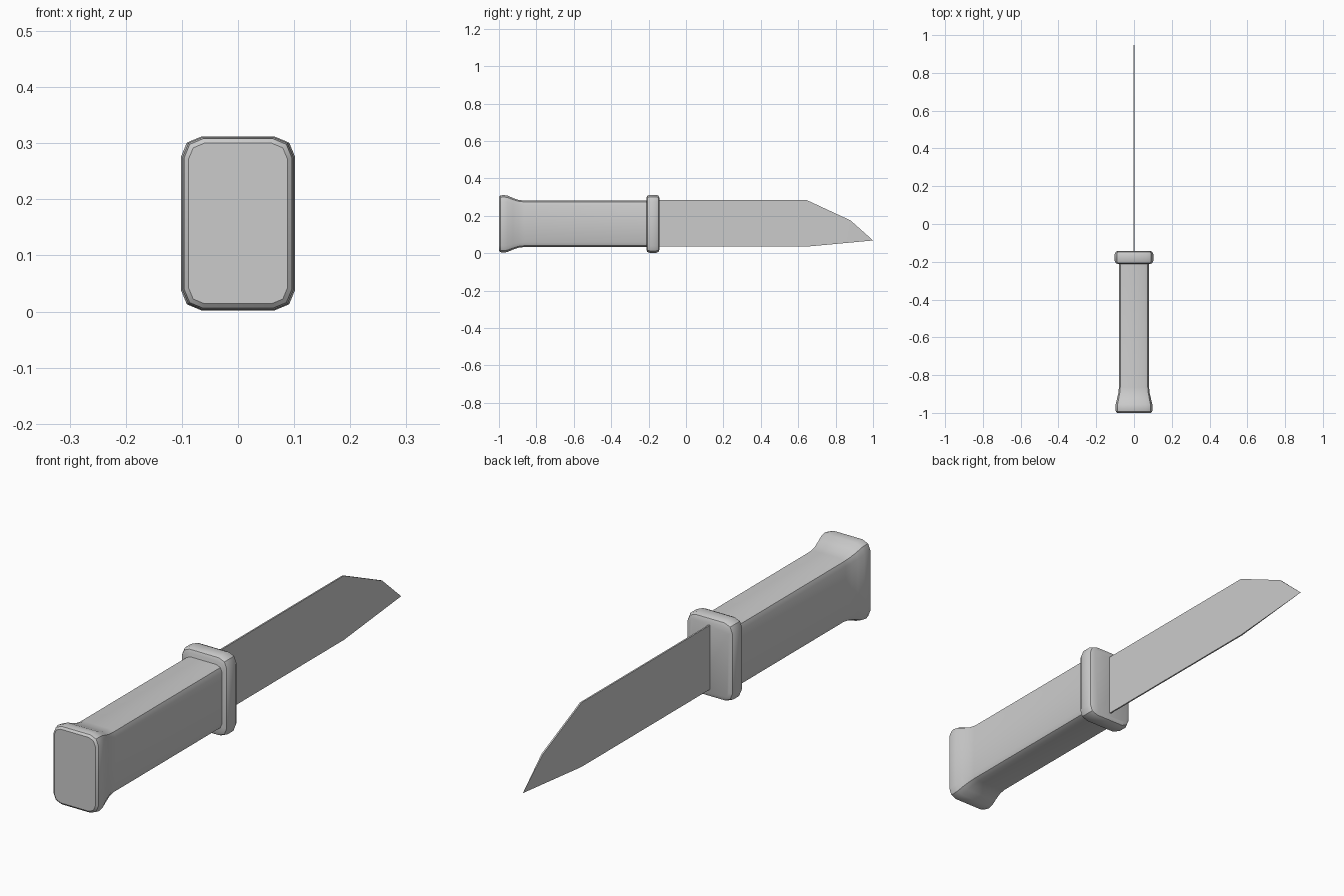
import bpy, bmesh
from math import sin, cos, pi

if "Cube" in bpy.data.objects:
    bpy.data.objects.remove(bpy.data.objects["Cube"])

ZC = 0.157  # height of the knife's long axis


def finish(name, bm):
    bmesh.ops.recalc_face_normals(bm, faces=bm.faces)
    me = bpy.data.meshes.new(name)
    bm.to_mesh(me)
    bm.free()
    ob = bpy.data.objects.new(name, me)
    bpy.context.collection.objects.link(ob)
    bpy.ops.object.select_all(action='DESELECT')
    bpy.context.view_layer.objects.active = ob
    ob.select_set(True)
    bpy.ops.object.shade_smooth_by_angle(angle=pi / 6)
    return ob


def rounded_loft(name, rings):
    """Skin rounded rectangles given as (y, half width, half height, corner radius)."""
    bm = bmesh.new()
    loops = []
    for y, hx, hz, r in rings:
        loop = []
        for q, (sx, sz) in enumerate(((1, 1), (-1, 1), (-1, -1), (1, -1))):
            for k in range(3):
                a = (q + k / 2) * pi / 2
                loop.append(bm.verts.new((sx * (hx - r) + r * cos(a), y,
                                          ZC + sz * (hz - r) + r * sin(a))))
        loops.append(loop)
    n = len(loops[0])
    for a, b in zip(loops, loops[1:]):
        for i in range(n):
            bm.faces.new((a[i], a[(i + 1) % n], b[(i + 1) % n], b[i]))
    bm.faces.new(loops[0])
    bm.faces.new(loops[-1])
    return finish(name, bm)


# Handle with flared pommel
rounded_loft("handle", [
    (-1.0, 0.088, 0.143, 0.028),
    (-0.993, 0.096, 0.151, 0.034),
    (-0.978, 0.099, 0.154, 0.036),
    (-0.955, 0.097, 0.151, 0.035),
    (-0.925, 0.090, 0.138, 0.030),
    (-0.895, 0.083, 0.128, 0.026),
    (-0.865, 0.080, 0.124, 0.025),
    (-0.20, 0.080, 0.124, 0.025),
])

# Guard
rounded_loft("guard", [
    (-0.212, 0.084, 0.139, 0.025),
    (-0.207, 0.096, 0.150, 0.033),
    (-0.195, 0.102, 0.155, 0.037),
    (-0.159, 0.102, 0.155, 0.037),
    (-0.147, 0.096, 0.150, 0.033),
    (-0.142, 0.084, 0.139, 0.025),
])

# Thin blade, tapering to nothing at the tip
bm = bmesh.new()
outline = [(-0.17, 0.035), (0.645, 0.035), (1.0, 0.068), (0.88, 0.175),
           (0.645, 0.284), (-0.17, 0.284)]
tip = bm.verts.new((0, *outline[2]))
sides = [[tip if i == 2 else bm.verts.new((s * 0.003, y, z))
          for i, (y, z) in enumerate(outline)] for s in (-1, 1)]
for side in sides:
    # flat rear panel and tapered front panel
    bm.faces.new([side[i] for i in (0, 1, 4, 5)])
    bm.faces.new([side[i] for i in (1, 2, 3)])
    bm.faces.new([side[i] for i in (1, 3, 4)])
for i in range(6):
    j = (i + 1) % 6
    quad = [sides[0][i], sides[0][j], sides[1][j], sides[1][i]]
    bm.faces.new(list(dict.fromkeys(quad)))
finish("blade", bm)
